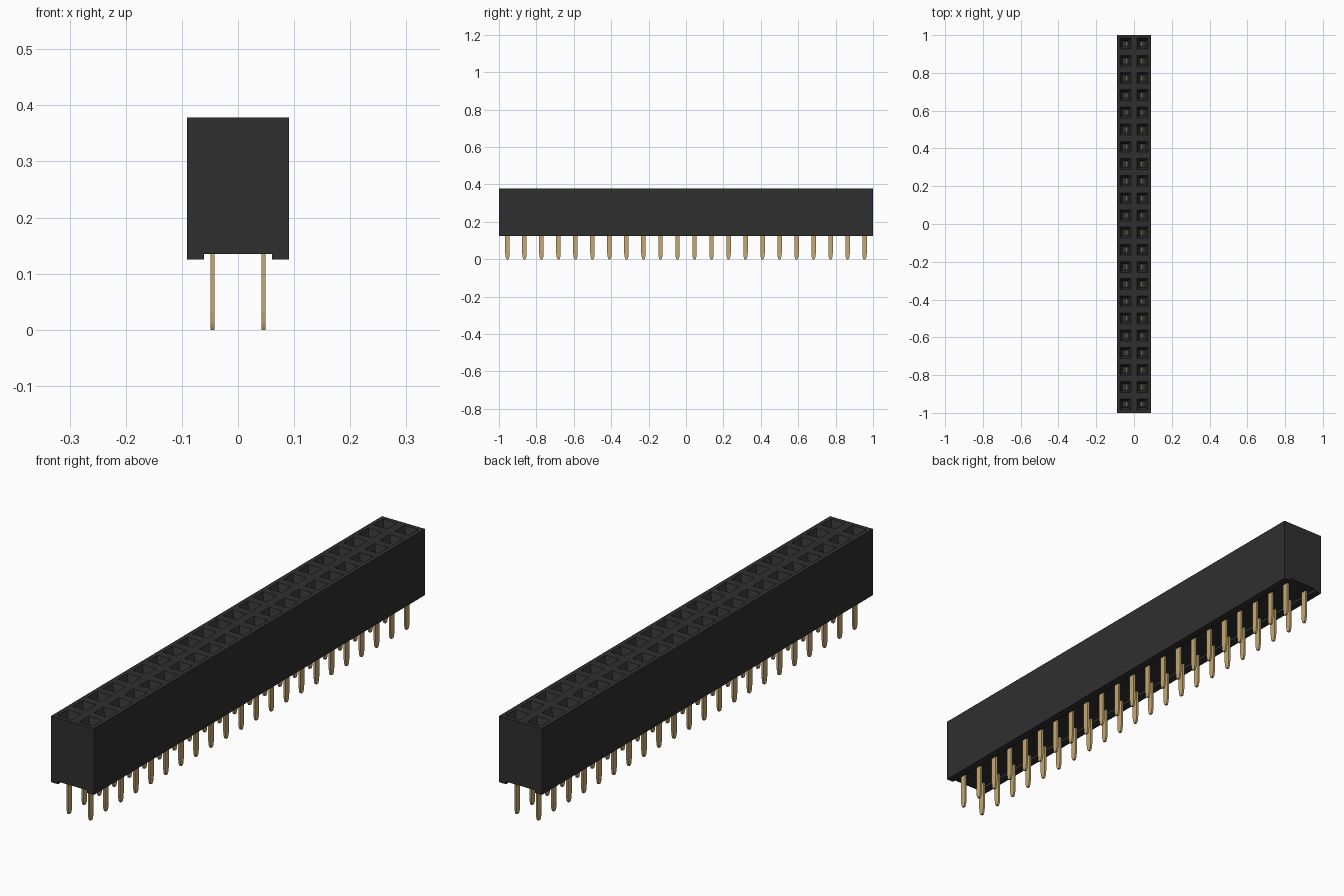
import bpy
import bmesh

cube = bpy.data.objects.get("Cube")
if cube:
    bpy.data.objects.remove(cube, do_unlink=True)

COUNT = 22
PITCH = 2 / COUNT
TOP, BOTTOM, CHANNEL = 0.378, 0.125, 0.135


def material(name, rgb):
    mat = bpy.data.materials.new(name)
    mat.use_nodes = True
    mat.diffuse_color = (*rgb, 1)
    mat.node_tree.nodes["Principled BSDF"].inputs["Base Color"].default_value = (*rgb, 1)
    return mat


def finish(bm, name, mat):
    bmesh.ops.remove_doubles(bm, verts=bm.verts, dist=0.00001)
    bmesh.ops.recalc_face_normals(bm, faces=bm.faces)
    mesh = bpy.data.meshes.new(name)
    bm.to_mesh(mesh)
    bm.free()
    mesh.materials.append(mat)
    obj = bpy.data.objects.new(name, mesh)
    bpy.context.collection.objects.link(obj)
    return obj


def prism(bm, outline, depth):
    """Extrude a closed outline of points along a vector."""
    face = bm.faces.new([bm.verts.new(p) for p in outline])
    new = bmesh.ops.extrude_face_region(bm, geom=[face])["geom"]
    bmesh.ops.translate(bm, vec=depth,
                        verts=[v for v in new if isinstance(v, bmesh.types.BMVert)])


black = material("black plastic", (0.028, 0.028, 0.029))
gold = material("gold plating", (0.56, 0.40, 0.17))

# Housing: an extruded profile with a shallow channel underneath
bm = bmesh.new()
profile = [(-PITCH, TOP), (-PITCH, BOTTOM), (-0.061, BOTTOM), (-0.061, CHANNEL),
           (0.061, CHANNEL), (0.061, BOTTOM), (PITCH, BOTTOM), (PITCH, TOP)]
prism(bm, [(x, -1, z) for x, z in profile], (0, 2, 0))

# Divide the top into one square cell per socket
for i in range(1, COUNT):
    bmesh.ops.bisect_plane(bm, geom=bm.verts[:] + bm.edges[:] + bm.faces[:],
                           plane_co=(0, -1 + i * PITCH, 0), plane_no=(0, 1, 0))
top_faces = [f for f in bm.faces if all(abs(v.co.z - TOP) < 0.0001 for v in f.verts)]
edges = {e for f in top_faces for e in f.edges}
verts = {v for f in top_faces for v in f.verts}
bmesh.ops.bisect_plane(bm, geom=list(verts) + list(edges) + top_faces,
                       plane_co=(0, 0, 0), plane_no=(1, 0, 0))
bmesh.ops.recalc_face_normals(bm, faces=bm.faces)
cells = [f for f in bm.faces if all(abs(v.co.z - TOP) < 0.0001 for v in f.verts)]

# Sink each cell: rim, sloped lead-in, straight shaft
for thickness, depth in ((0.0165, 0), (0.013, -0.03), (0.0005, -0.1)):
    bmesh.ops.inset_individual(bm, faces=cells, thickness=thickness, depth=depth,
                               use_even_offset=True)
finish(bm, "housing", black)

# Pins: flat blades with tapered tips, and a contact inside every socket
pins, contacts = bmesh.new(), bmesh.new()
half = [(0.012, CHANNEL + 0.01), (0.012, 0.03), (0.009, 0.009), (0.005, 0)]
blade = half + [(-y, z) for y, z in reversed(half)]
for x in (-PITCH / 2, PITCH / 2):
    for i in range(COUNT):
        cy = -1 + (i + 0.5) * PITCH
        prism(pins, [(x - 0.004, cy + y, z) for y, z in blade], (0.008, 0, 0))
        for side in (-1, 1):
            leaf = [(x + side * 0.0015, cy - 0.012, 0.24),
                    (x + side * 0.0075, cy - 0.012, 0.24),
                    (x + side * 0.0075, cy + 0.012, 0.24),
                    (x + side * 0.0015, cy + 0.012, 0.24)]
            prism(contacts, leaf, (0, 0, 0.08))
finish(pins, "pins", gold)
finish(contacts, "socket_contacts", gold)
